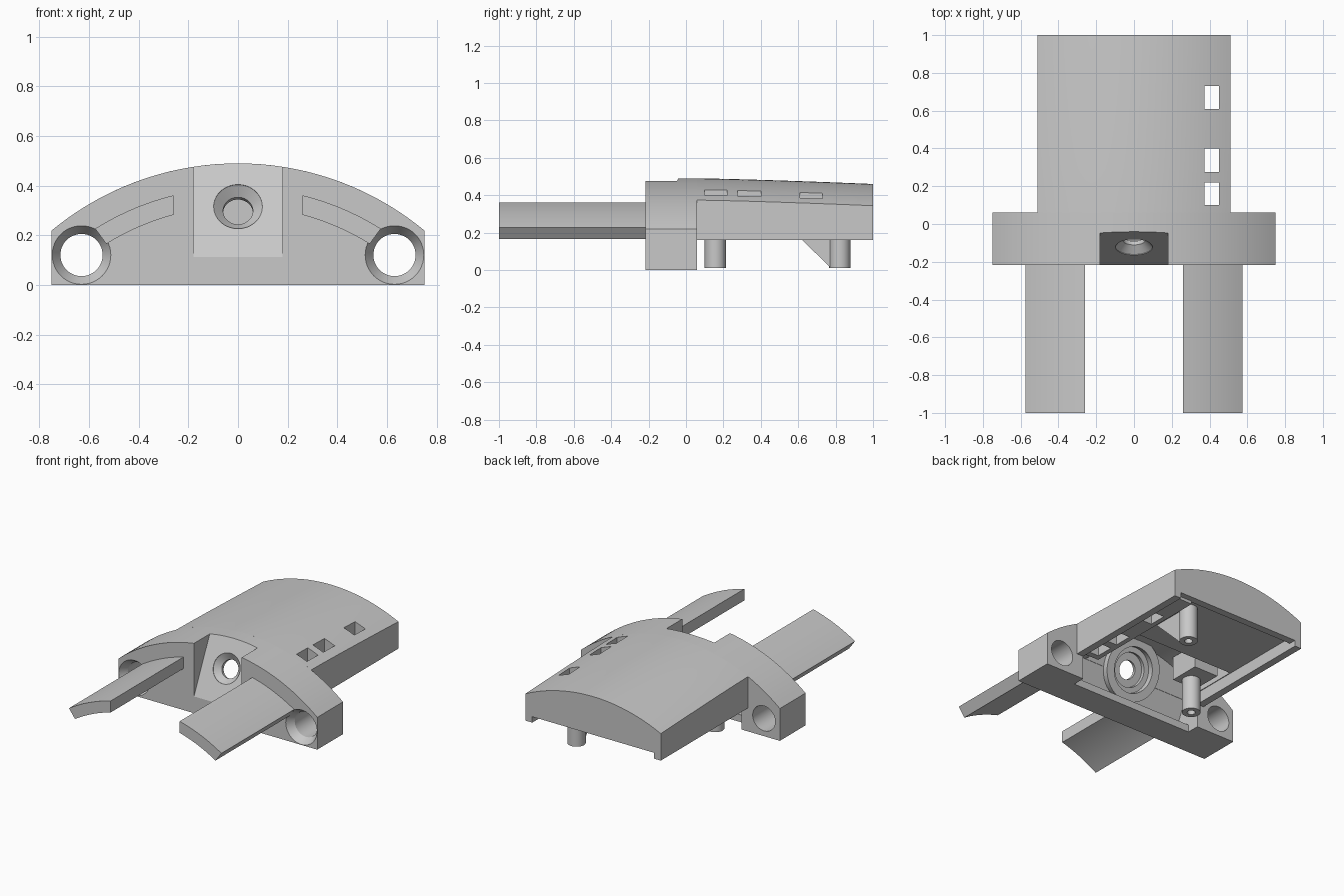
import bpy, bmesh, math
from mathutils import Vector

cube = bpy.data.objects.get("Cube")
if cube:
    bpy.data.objects.remove(cube, do_unlink=True)

grey = bpy.data.materials.new("plain grey")
grey.use_nodes = True
COLOUR = (0.58, 0.58, 0.58, 1)
grey.diffuse_color = COLOUR
grey.node_tree.nodes["Principled BSDF"].inputs["Base Color"].default_value = COLOUR

R = 1.177                # radius of the arched top
CZ = 0.49 - R            # height of the arch centre
FRONT, STEP, BACK = -0.217, 0.06, 1.0
CEILING = 0.24           # flat underside of the rear housing


def finish(name, bm):
    bmesh.ops.recalc_face_normals(bm, faces=bm.faces)
    mesh = bpy.data.meshes.new(name)
    bm.to_mesh(mesh)
    bm.free()
    mesh.materials.append(grey)
    obj = bpy.data.objects.new(name, mesh)
    bpy.context.scene.collection.objects.link(obj)
    return obj


def skin(name, rings):
    """Closed solid through rings of equal point count."""
    bm = bmesh.new()
    loops = [[bm.verts.new(p) for p in ring] for ring in rings]
    n = len(loops[0])
    for a, b in zip(loops, loops[1:]):
        for i in range(n):
            j = (i + 1) % n
            bm.faces.new((a[i], a[j], b[j], b[i]))
    bm.faces.new(loops[0])
    bm.faces.new(loops[-1])
    return finish(name, bm)


def prism_x(name, pts, x0, x1):
    return skin(name, [[(x, y, z) for y, z in pts] for x in (x0, x1)])


def box(name, x0, x1, y0, y1, z0, z1):
    return prism_x(name, [(y0, z0), (y1, z0), (y1, z1), (y0, z1)], x0, x1)


def revolve(name, profile, origin, axis, steps=48):
    """Spin (radius, distance) points around an axis."""
    axis = Vector(axis).normalized()
    side = axis.orthogonal().normalized()
    bm = bmesh.new()
    verts = [bm.verts.new(Vector(origin) + side * r + axis * d) for r, d in profile]
    edges = [bm.edges.new(e) for e in zip(verts, verts[1:])]
    bmesh.ops.spin(bm, geom=verts + edges, cent=origin, axis=axis,
                   angle=math.tau, steps=steps, use_duplicate=False)
    bmesh.ops.remove_doubles(bm, verts=bm.verts, dist=0.0001)
    return finish(name, bm)


def arc(radius, x0, x1, n=48):
    xs = [x0 + (x1 - x0) * i / n for i in range(n + 1)]
    return [(x, CZ + math.sqrt(radius ** 2 - x * x)) for x in xs]


def drop(y):
    return 0.03 * max(0, (y - STEP) / (BACK - STEP)) ** 1.3


def lean(z):
    """Depth of the inner wall, parallel to the sloping recess."""
    return -0.1165 + 0.46 * (z - 0.12)


def arched(x0, x1, bottom, radius, y):
    """Section with a flat bottom and an arched top, sinking to the back."""
    top = [(x, y, z - drop(y)) for x, z in arc(radius, x0, x1)]
    return [(x1, y, bottom), (x0, y, bottom)] + top


def cut(obj, cutters):
    for c in cutters:
        mod = obj.modifiers.new("cut", 'BOOLEAN')
        mod.operation = 'DIFFERENCE'
        mod.solver = 'EXACT'
        mod.object = c
    bpy.context.view_layer.update()
    deps = bpy.context.evaluated_depsgraph_get()
    mesh = bpy.data.meshes.new_from_object(obj.evaluated_get(deps))
    obj.modifiers.clear()
    obj.data = mesh
    mesh.materials.clear()
    mesh.materials.append(grey)
    for p in mesh.polygons:
        p.material_index = 0


# Main solids
stations = [STEP + (BACK - STEP) * i / 8 for i in range(9)]
plate = skin("front_plate", [arched(-0.75, 0.75, 0, R, y) for y in (FRONT, STEP)])
shell = skin("rear_housing", [arched(-0.51, 0.51, 0.16, R, y) for y in stations])

# Shallow hollow under a flat ceiling, leaving a sill along the front
hollow = prism_x("hollow_cutter", [(-0.025, -0.1), (0.95, -0.1), (0.95, CEILING),
                                   (lean(CEILING), CEILING), (lean(0.05), 0.05),
                                   (-0.025, 0.05)], -0.46, 0.46)

# Taller pocket behind the socket
pocket_back = arched(-0.455, 0.34, 0.2, R - 0.05, 0.38)
pocket_front = [(x, lean(z) + 0.002, z) for x, y, z in pocket_back]
pocket = skin("pocket_cutter", [pocket_front, pocket_back])

# Sloping recess and the stepped hole along its normal
notch = prism_x("recess_cutter", [(-0.255, 0.033), (0.006, 0.59), (-0.255, 0.59)],
                -0.18, 0.18)
SEAT, INTO = (0, -0.12, 0.315), (0, 0.909, -0.417)
socket = revolve("socket_cutter",
                 [(0, -0.1), (0.098, -0.1), (0.098, 0), (0.06, 0.038), (0.06, 0.06),
                  (0.11, 0.06), (0.11, 0.085), (0.145, 0.085), (0.145, 0.2), (0, 0.2)],
                 SEAT, INTO)
boss = revolve("socket_boss", [(0, 0.04), (0.2, 0.04), (0.2, 0.125), (0, 0.125)],
               SEAT, INTO)

# Countersunk side holes
lug_holes = [revolve("lug_hole_cutter",
                     [(0, -0.1), (0.118, -0.1), (0.118, 0), (0.085, 0.05),
                      (0.085, 0.5), (0, 0.5)],
                     (s * 0.63, FRONT, 0.121), (0, 1, 0)) for s in (-1, 1)]

# Slots through the top and the ledge, and the raised lower edge at the back
ledge = box("slot_ledge", 0.34, 0.47, STEP, 0.96, 0.18, 0.26)
slots = [box("slot_cutter", 0.372, 0.45, a, b, 0.1, 0.6)
         for a, b in ((0.1, 0.22), (0.275, 0.4), (0.61, 0.73))]
back_gap = box("back_gap_cutter", -0.46, 0.46, 0.9, 1.1, 0, 0.2)

cut(plate, [hollow, pocket, notch, socket] + lug_holes)
cut(shell, [hollow, pocket, back_gap] + slots)
cut(ledge, slots)
cut(boss, [socket])
for c in [hollow, pocket, notch, socket, back_gap] + lug_holes + slots:
    bpy.data.objects.remove(c, do_unlink=True)

# Curved arms reaching forward
arms = []
for side, s in (("right", -1), ("left", 1)):
    section = arc(1.08, 0.26, 0.575, 16) + arc(1.004, 0.53, 0.26, 16)
    arms.append(skin(side + "_arm", [[(s * x, y, z) for x, z in section]
                                     for y in (-1, -0.17)]))

# Screw posts with pilot holes, a gusset and a mounting block
tube = [(0, 0.1), (0.025, 0.1), (0.025, 0), (0.057, 0), (0.057, 0.3), (0, 0.3)]
posts = [revolve("rear_post", tube, (0.25, 0.822, 0.01), (0, 0, 1), 32),
         revolve("front_post", tube, (-0.33, 0.157, 0.01), (0, 0, 1), 32)]
gusset = prism_x("post_gusset", [(0.535, 0.245), (0.77, 0.015), (0.79, 0.015),
                                 (0.79, 0.245)], 0.23, 0.27)
block = box("post_block", -0.42, -0.24, 0.09, 0.3, CEILING, 0.4)

for obj in [plate, shell, ledge, boss, gusset, block] + arms + posts:
    bpy.ops.object.select_all(action='DESELECT')
    obj.select_set(True)
    bpy.context.view_layer.objects.active = obj
    bpy.ops.object.shade_smooth_by_angle(angle=math.radians(20))
